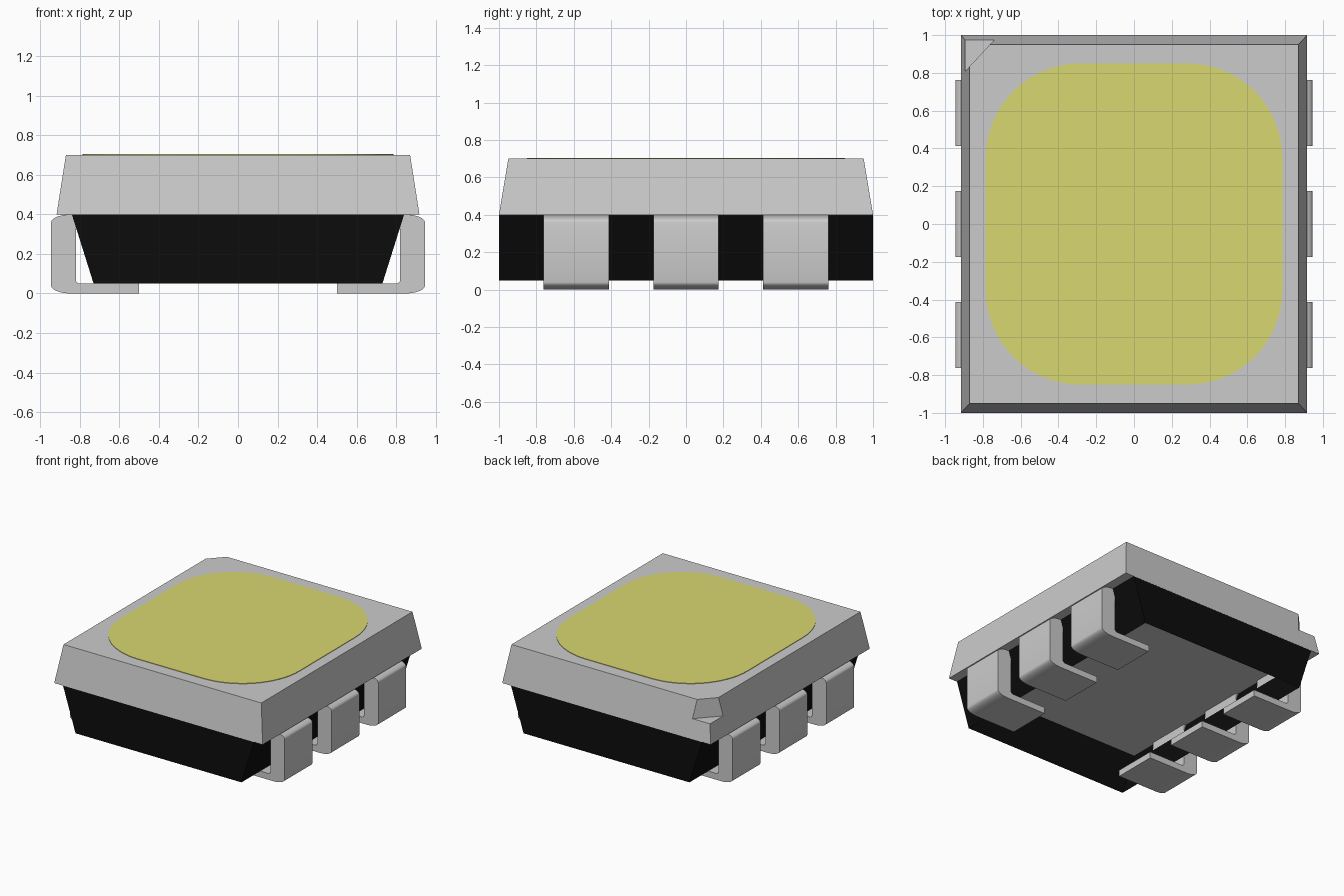
import bpy, bmesh, math

cube = bpy.data.objects.get("Cube")
if cube:
    bpy.data.objects.remove(cube, do_unlink=True)


def material(name, rgb):
    m = bpy.data.materials.new(name)
    m.use_nodes = True
    m.diffuse_color = (*rgb, 1)
    m.node_tree.nodes["Principled BSDF"].inputs["Base Color"].default_value = (*rgb, 1)
    return m


GREY = material("light grey", (0.60, 0.60, 0.60))
BLACK = material("black", (0.0035, 0.0035, 0.0035))
YELLOW = material("phosphor yellow", (0.69, 0.68, 0.16))


def loft(name, mat, lower, upper, caps=True):
    """Join two matching 3D outlines with side walls, optionally closing the ends."""
    bm = bmesh.new()
    a = [bm.verts.new(p) for p in lower]
    b = [bm.verts.new(p) for p in upper]
    n = len(a)
    for i in range(n):
        j = (i + 1) % n
        bm.faces.new((a[i], a[j], b[j], b[i]))
    if caps:
        bm.faces.new(a[::-1])
        bm.faces.new(b)
        bmesh.ops.recalc_face_normals(bm, faces=bm.faces)
    mesh = bpy.data.meshes.new(name)
    bm.to_mesh(mesh)
    bm.free()
    ob = bpy.data.objects.new(name, mesh)
    ob.data.materials.append(mat)
    bpy.context.collection.objects.link(ob)
    return ob


def rect(x, y, z):
    return [(-x, -y, z), (x, -y, z), (x, y, z), (-x, y, z)]


def arc(cx, cz, rx, rz, start, end, steps=8):
    """Points on an elliptical arc, angles in degrees."""
    angles = [math.radians(start + (end - start) * i / steps) for i in range(steps + 1)]
    return [(cx + rx * math.cos(t), cz + rz * math.sin(t)) for t in angles]


def activate(ob):
    bpy.ops.object.select_all(action="DESELECT")
    ob.select_set(True)
    bpy.context.view_layer.objects.active = ob


# Upper housing with a notched corner
housing = loft("upper_housing", GREY, rect(0.917, 1.0, 0.4), rect(0.87, 0.95, 0.7))
outline = [(-1.046, 0.645), (-0.587, 1.14), (-1.2, 1.14)]
cutter = loft("notch_cutter", GREY, [(x, y, 0.55) for x, y in outline],
              [(x, y, 0.9) for x, y in outline])
cutter.hide_render = True
mod = housing.modifiers.new("corner_notch", "BOOLEAN")
mod.operation = "DIFFERENCE"
mod.solver = "EXACT"
mod.object = cutter
activate(housing)
bpy.ops.object.modifier_apply(modifier=mod.name)
bpy.data.objects.remove(cutter, do_unlink=True)

# Lower housing: hollow, open underneath, sides tapering inward
loft("lower_housing", BLACK, rect(0.73, 0.999, 0.05), rect(0.84, 0.999, 0.4), caps=False)

# Phosphor window: thin rounded plate
R, WX, WY = 0.5, 0.785, 0.85
window = []
for sx, sy, start in ((1, 1, 0), (-1, 1, 90), (-1, -1, 180), (1, -1, 270)):
    window += arc(sx * (WX - R), sy * (WY - R), R, R, start, start + 90, 16)
loft("phosphor_window", YELLOW, [(x, y, 0.699) for x, y in window],
     [(x, y, 0.704) for x, y in window])

# Leads: L-shaped strips with rounded bends, three on each side
profile = [(0.50, 0.0)]
profile += arc(0.845, 0.04, 0.10, 0.04, -90, 0)
profile += arc(0.845, 0.359, 0.10, 0.04, 0, 90)
profile += [(0.82, 0.399)]
profile += arc(0.80, 0.07, 0.02, 0.02, 0, -90, 4)
profile += [(0.50, 0.05)]
for side, sx in (("left", 1), ("right", -1)):
    for i, yc in enumerate((-0.588, 0.0, 0.588)):
        lead = loft(f"{side}_lead_{i + 1}", GREY,
                    [(sx * x, yc - 0.175, z) for x, z in profile],
                    [(sx * x, yc + 0.175, z) for x, z in profile])
        activate(lead)
        bpy.ops.object.shade_smooth_by_angle(angle=math.radians(35))
